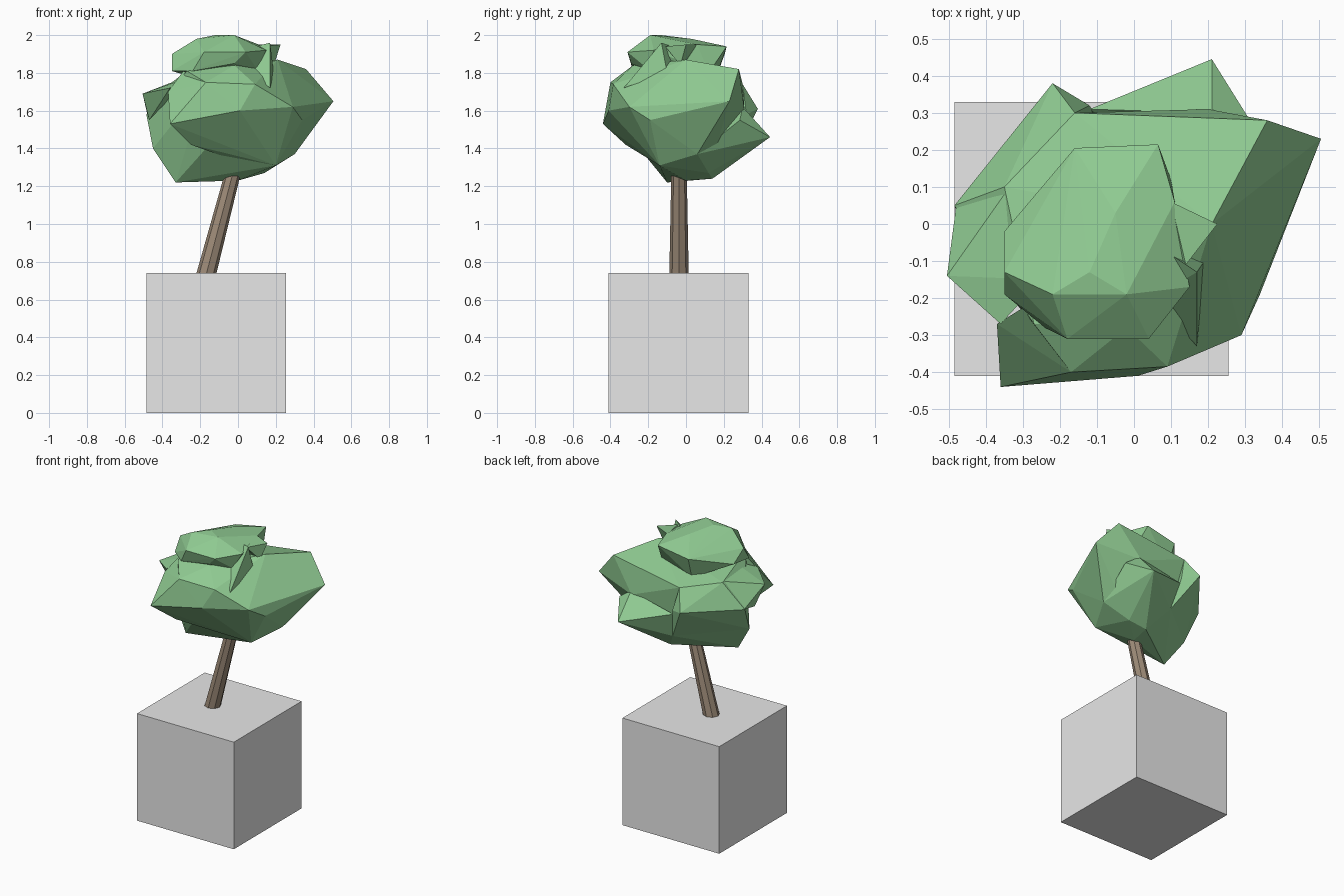
import bpy, bmesh
from mathutils import Vector


def material(name, rgb):
    m = bpy.data.materials.new(name)
    m.diffuse_color = (*rgb, 1)
    return m


GREY = material("light grey", (0.80, 0.80, 0.80))
BARK = material("bark brown", (0.34, 0.26, 0.19))
LEAF = material("leaf green", (0.28, 0.60, 0.29))


def finish(name, bm, mat):
    bmesh.ops.recalc_face_normals(bm, faces=bm.faces)
    mesh = bpy.data.meshes.new(name)
    bm.to_mesh(mesh)
    bm.free()
    mesh.materials.append(mat)
    ob = bpy.data.objects.new(name, mesh)
    bpy.context.collection.objects.link(ob)
    return ob


def clump(name, points):
    """Faceted leaf mass wrapped around a few corner points."""
    bm = bmesh.new()
    for p in points:
        bm.verts.new(p)
    res = bmesh.ops.convex_hull(bm, input=bm.verts)
    loose = {v for v in res["geom_interior"] + res["geom_unused"]
             if isinstance(v, bmesh.types.BMVert)}
    bmesh.ops.delete(bm, geom=list(loose), context='VERTS')
    return finish(name, bm, LEAF)


# Square planter block
bm = bmesh.new()
bmesh.ops.create_cube(bm, size=0.74)
bmesh.ops.translate(bm, verts=bm.verts, vec=(-0.115, -0.04, 0.37))
finish("planter_block", bm, GREY)

# Leaning, tapered trunk
bm = bmesh.new()
bottom, top = Vector((-0.177, -0.037, 0.70)), Vector((-0.027, -0.037, 1.27))
bmesh.ops.create_cone(bm, cap_ends=True, segments=8, radius1=0.052,
                      radius2=0.041, depth=(top - bottom).length)
turn = (top - bottom).to_track_quat('Z', 'Y').to_matrix()
bmesh.ops.rotate(bm, verts=bm.verts, matrix=turn)
bmesh.ops.translate(bm, verts=bm.verts, vec=(bottom + top) / 2)
finish("trunk", bm, BARK)

# Main leaf mass
clump("leaf_body", [
    (0.505, 0.23, 1.65), (0.36, 0.28, 1.82), (0.21, 0.00, 1.87),
    (0.34, -0.19, 1.55), (0.29, -0.30, 1.62), (0.09, -0.385, 1.74),
    (-0.17, -0.40, 1.75), (0.01, -0.41, 1.60),
    (-0.33, -0.10, 1.22), (0.00, 0.00, 1.23), (0.02, 0.14, 1.24),
    (0.14, 0.12, 1.27), (0.30, 0.06, 1.37), (0.20, -0.14, 1.31),
    (-0.45, -0.05, 1.40), (-0.485, 0.05, 1.58), (-0.16, 0.30, 1.74),
    (-0.08, 0.26, 1.37), (0.20, 0.31, 1.60), (-0.35, 0.10, 1.75),
    (-0.27, -0.27, 1.81), (-0.02, -0.28, 1.84)])

# Leaf tufts that stick out of the main mass
clump("left_tuft", [
    (-0.505, -0.14, 1.69), (-0.36, -0.27, 1.72), (-0.47, -0.08, 1.55),
    (-0.48, 0.05, 1.58), (-0.35, 0.08, 1.75), (-0.25, -0.15, 1.78)])
clump("front_tuft", [
    (-0.36, -0.44, 1.53), (0.01, -0.41, 1.60), (-0.17, -0.40, 1.75),
    (-0.25, -0.32, 1.42), (0.00, -0.14, 1.33), (0.20, -0.14, 1.31),
    (-0.37, -0.27, 1.70), (-0.29, -0.22, 1.81)])
clump("back_tuft", [
    (0.21, 0.445, 1.46), (0.31, 0.285, 1.55), (0.21, 0.30, 1.62),
    (-0.12, 0.31, 1.55), (-0.08, 0.26, 1.37), (0.02, 0.14, 1.24),
    (0.14, 0.12, 1.27), (0.30, 0.06, 1.37)])
clump("back_left_tuft", [
    (-0.22, 0.38, 1.61), (-0.12, 0.32, 1.58), (-0.16, 0.30, 1.74),
    (-0.485, 0.05, 1.58), (-0.35, 0.10, 1.75), (-0.45, -0.05, 1.40),
    (-0.08, 0.26, 1.37)])

# Crown on top
clump("leaf_crown", [
    (-0.35, -0.02, 1.83), (-0.35, -0.13, 1.90), (-0.35, -0.19, 1.81),
    (-0.24, -0.28, 1.81), (-0.18, -0.31, 1.91), (0.04, -0.31, 1.91),
    (-0.02, -0.29, 1.85), (-0.22, -0.19, 1.98), (-0.02, -0.19, 2.00),
    (-0.12, -0.13, 2.00), (-0.05, 0.03, 1.98), (0.15, -0.17, 1.92),
    (0.11, 0.06, 1.95), (0.065, 0.215, 1.94), (-0.16, 0.205, 1.90),
    (0.10, 0.12, 1.80), (-0.15, 0.15, 1.75), (0.10, -0.20, 1.82)])

# Folded leaf points beside the crown
clump("crown_side_point", [
    (0.225, 0.00, 1.95), (0.10, 0.06, 1.95), (0.14, -0.11, 1.94),
    (0.19, -0.03, 1.84), (0.05, 0.00, 1.84)])
clump("crown_front_fold", [
    (0.17, -0.13, 1.96), (0.05, -0.20, 1.81), (0.17, -0.33, 1.72),
    (0.19, -0.10, 1.80), (0.05, -0.05, 1.93)])
